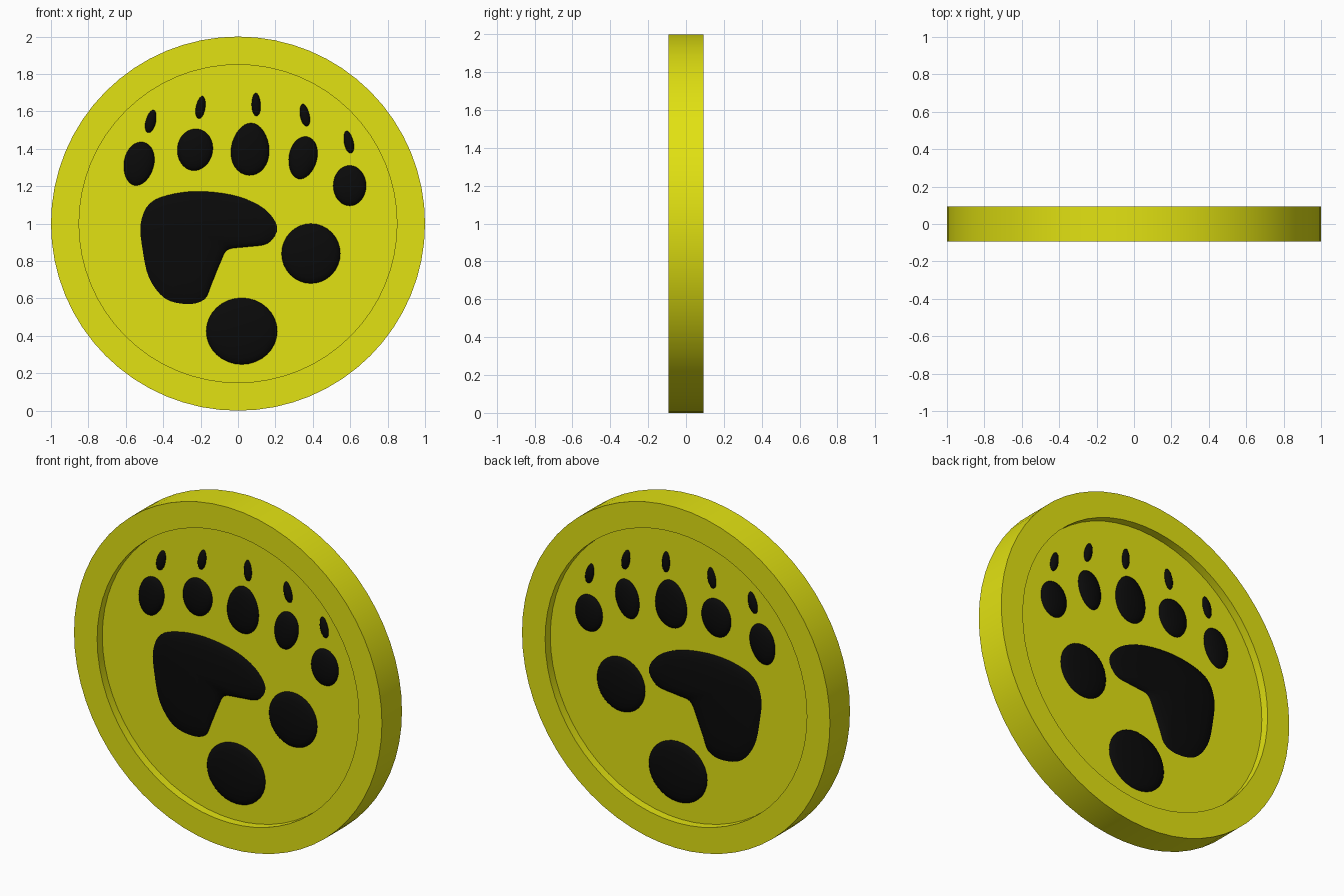
import bpy, bmesh, math
from mathutils import Vector

if "Cube" in bpy.data.objects:
    bpy.data.objects.remove(bpy.data.objects["Cube"])


def material(name, rgb):
    m = bpy.data.materials.new(name)
    m.diffuse_color = (*rgb, 1)
    m.use_nodes = True
    m.node_tree.nodes["Principled BSDF"].inputs["Base Color"].default_value = m.diffuse_color
    return m


YELLOW = material("yellow", (0.76, 0.76, 0.006))
BLACK = material("black", (0.003, 0.003, 0.003))

HALF = 0.093      # half thickness of the rim
FACE = 0.045      # half thickness of the recessed plate
BULGE = 0.03      # height of the pads above the plate


def finish(name, bm, mat, angle):
    bmesh.ops.recalc_face_normals(bm, faces=bm.faces)
    me = bpy.data.meshes.new(name)
    bm.to_mesh(me)
    bm.free()
    me.materials.append(mat)
    ob = bpy.data.objects.new(name, me)
    bpy.context.collection.objects.link(ob)
    bpy.ops.object.select_all(action='DESELECT')
    ob.select_set(True)
    bpy.context.view_layer.objects.active = ob
    bpy.ops.object.shade_smooth_by_angle(angle=math.radians(angle))
    return ob


# Medallion: rim and recessed plate revolved around the y axis
def medallion(sides=64):
    profile = [(0.85, -FACE), (0.85, -HALF), (1, -HALF),
               (1, HALF), (0.85, HALF), (0.85, FACE)]
    bm = bmesh.new()
    rings = []
    for r, y in profile:
        rings.append([bm.verts.new((r * math.cos(a), y, 1 + r * math.sin(a)))
                      for a in (2 * math.pi * i / sides for i in range(sides))])
    for a, b in zip(rings, rings[1:]):
        for i in range(sides):
            j = (i + 1) % sides
            bm.faces.new((a[i], a[j], b[j], b[i]))
    bm.faces.new(rings[0])
    bm.faces.new(rings[-1])
    finish("medallion", bm, YELLOW, 30)


# Domed pad: shrinking copies of an outline, mirrored to the back
def pad(name, outline, centre, bulge=BULGE):
    c = Vector(centre)
    n = len(outline)
    bm = bmesh.new()
    levels = [(1, -0.01)] + [(math.cos(t), bulge * math.sin(t))
                             for t in (math.radians(d) for d in (0, 18, 36, 54, 72))]
    rings = []
    for s, h in levels:
        ring = []
        for p in outline:
            q = c + (Vector(p) - c) * s
            ring.append(bm.verts.new((q.x, -FACE - h, q.y)))
        rings.append(ring)
    for a, b in zip(rings, rings[1:]):
        for i in range(n):
            j = (i + 1) % n
            bm.faces.new((a[i], a[j], b[j], b[i]))
    tip = bm.verts.new((c.x, -FACE - bulge, c.y))
    for i in range(n):
        bm.faces.new((rings[-1][i], rings[-1][(i + 1) % n], tip))
    bm.faces.new(rings[0])
    ob = finish(name, bm, BLACK, 50)
    mirror = ob.modifiers.new("both_sides", 'MIRROR')
    mirror.use_axis = (False, True, False)
    mirror.use_clip = False
    mirror.use_mirror_merge = False


# Egg outline: narrower at the top, tilted clockwise by the given degrees
def egg(x, z, rx, rz, tilt=0, taper=0.0, n=32):
    t = math.radians(tilt)
    pts = []
    for i in range(n):
        a = 2 * math.pi * i / n
        u = rx * math.cos(a) * (1 - taper * math.sin(a))
        v = rz * math.sin(a)
        pts.append((x + u * math.cos(t) + v * math.sin(t),
                    z - u * math.sin(t) + v * math.cos(t)))
    return pts


# Smooth closed curve through a few points
def smooth_loop(pts, steps=4):
    out, n = [], len(pts)
    for i in range(n):
        p0, p1, p2, p3 = (Vector(pts[(i + k) % n]) for k in (-1, 0, 1, 2))
        for s in range(steps):
            t = s / steps
            out.append(0.5 * (2 * p1 + (p2 - p0) * t
                              + (2 * p0 - 5 * p1 + 4 * p2 - p3) * t * t
                              + (3 * p1 - p0 - 3 * p2 + p3) * t ** 3))
    return out


medallion()

# Main pad
main = [(-0.52, 1.0), (-0.47, 1.11), (-0.34, 1.16), (-0.18, 1.172), (0.0, 1.145),
        (0.14, 1.08), (0.21, 0.98), (0.16, 0.895), (0.04, 0.875), (-0.055, 0.86),
        (-0.095, 0.79), (-0.14, 0.68), (-0.18, 0.595), (-0.27, 0.57),
        (-0.39, 0.60), (-0.475, 0.71), (-0.51, 0.86)]
pad("main_pad", smooth_loop(main), (-0.23, 0.96))

# Round pads
pad("side_pad", egg(0.39, 0.84, 0.157, 0.16), (0.39, 0.84))
pad("heel_pad", egg(0.02, 0.425, 0.19, 0.178), (0.02, 0.425))

# Toes and claws: x, z, half width, half height, tilt, taper
toes = [(-0.53, 1.32, 0.08, 0.118, 12, -0.06), (-0.23, 1.395, 0.095, 0.112, 8, -0.03),
        (0.065, 1.398, 0.102, 0.14, 3, 0.1), (0.347, 1.352, 0.075, 0.115, 12, -0.06),
        (0.597, 1.203, 0.088, 0.108, 0, 0.0)]
claws = [(-0.466, 1.547, 0.027, 0.063, 14, 0.1), (-0.2, 1.622, 0.025, 0.061, 10, 0.1),
         (0.097, 1.637, 0.024, 0.062, -2, 0.1), (0.357, 1.58, 0.025, 0.061, -12, 0.1),
         (0.592, 1.436, 0.025, 0.061, -12, 0.1)]
for i, t in enumerate(toes):
    pad(f"toe_{i + 1}", egg(*t), t[:2])
for i, t in enumerate(claws):
    pad(f"claw_{i + 1}", egg(*t, n=20), t[:2], 0.02)
